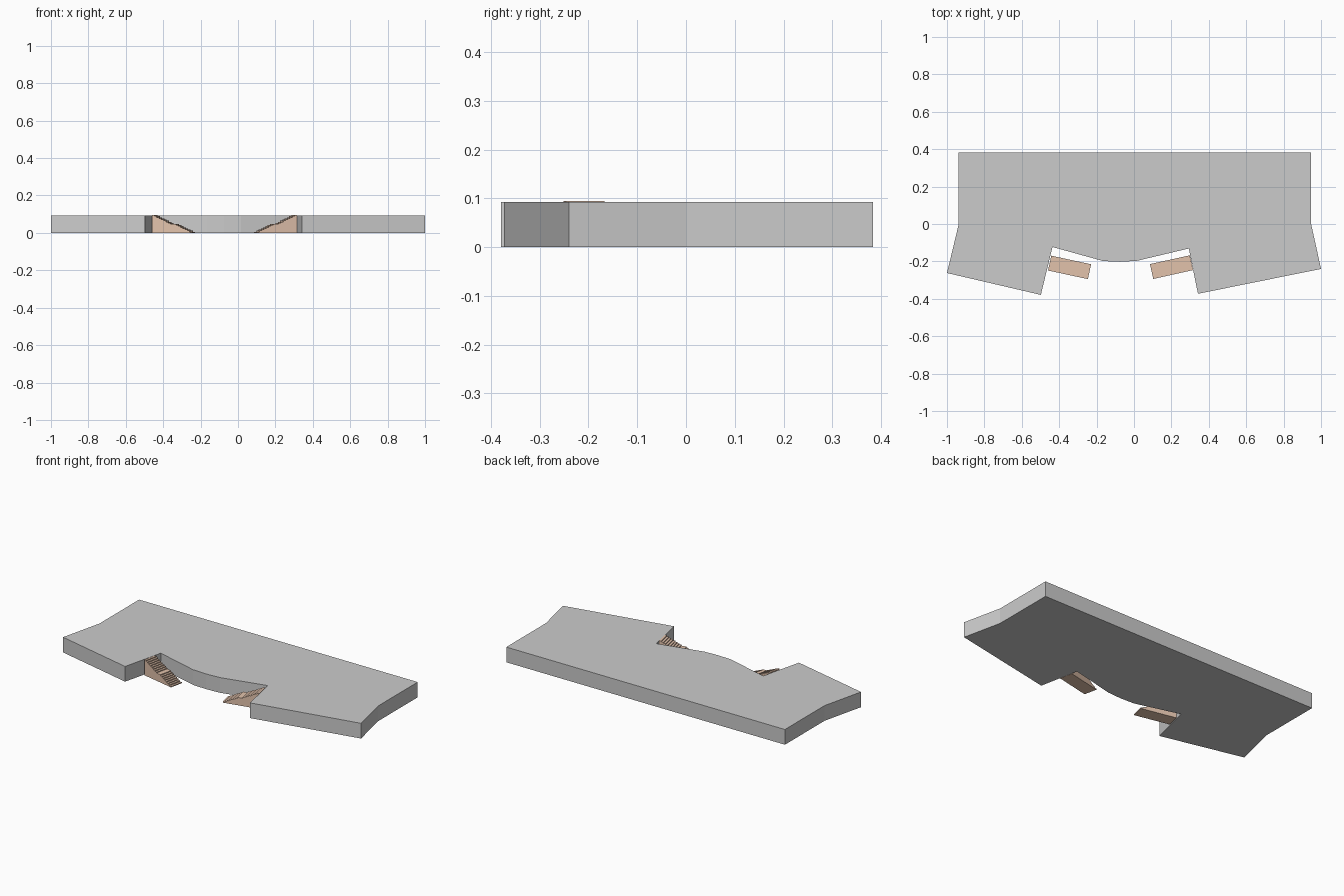
import bpy, bmesh
from mathutils import Vector

if "Cube" in bpy.data.objects:
    bpy.data.objects.remove(bpy.data.objects["Cube"])


def prism(name, base, offset):
    """Extrude a closed polygon along an offset vector."""
    bm = bmesh.new()
    face = bm.faces.new([bm.verts.new(p) for p in base])
    geo = bmesh.ops.extrude_face_region(bm, geom=[face])["geom"]
    verts = [g for g in geo if isinstance(g, bmesh.types.BMVert)]
    bmesh.ops.translate(bm, verts=verts, vec=offset)
    bmesh.ops.recalc_face_normals(bm, faces=bm.faces[:])
    mesh = bpy.data.meshes.new(name)
    bm.to_mesh(mesh)
    bm.free()
    obj = bpy.data.objects.new(name, mesh)
    bpy.context.collection.objects.link(obj)
    return obj


# Platform slab with a notched front edge
outline = [(-0.937, 0.383), (-0.937, 0.0), (-1.0, -0.262), (-0.498, -0.379),
           (-0.436, -0.123), (-0.165, -0.198), (-0.075, -0.202), (0.015, -0.197),
           (0.293, -0.131), (0.342, -0.373), (1.0, -0.24), (0.947, 0.0), (0.947, 0.383)]
prism("platform", [(x, y, 0) for x, y in outline], Vector((0, 0, 0.093)))

# Stairs: two flights with a landing, solid underneath
tan = bpy.data.materials.new("tan")
tan.diffuse_color = (0.76, 0.54, 0.41, 1)
tan.use_nodes = True
tan.node_tree.nodes["Principled BSDF"].inputs["Base Color"].default_value = tan.diffuse_color
HEIGHT, LENGTH, WIDTH, LANDING, STEPS = 0.095, 0.218, 0.081, 0.03, 8


def stair(name, high, low):
    high, low = Vector((*high, 0)), Vector((*low, 0))
    along = (low - high).normalized()
    side = Vector((-along.y, along.x, 0))
    rise = HEIGHT / (2 * STEPS)
    tread = (LENGTH - LANDING) / (2 * STEPS - 1)
    profile, d, z = [(0, 0), (0, HEIGHT)], 0, HEIGHT
    for i in range(2 * STEPS):
        d += LANDING if i == STEPS else tread
        profile.append((d, z))
        z -= rise
        profile.append((d, max(z, 0)))
    start = high - side * WIDTH / 2
    base = [start + along * a + Vector((0, 0, b)) for a, b in profile]
    prism(name, base, side * WIDTH).data.materials.append(tan)


stair("left_stairs", (-0.451, -0.209), (-0.238, -0.255))
stair("right_stairs", (0.307, -0.207), (0.090, -0.255))
